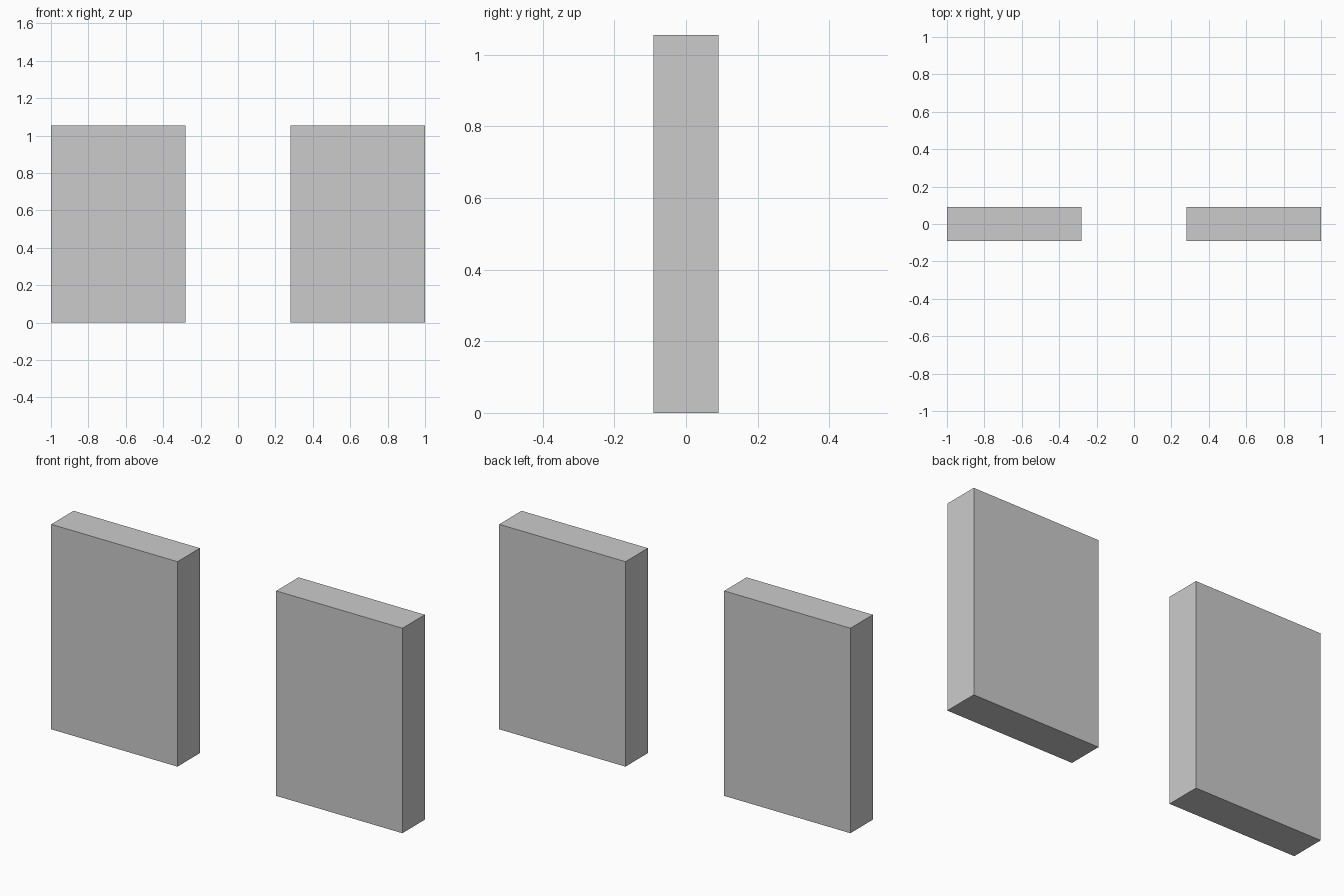
import bpy

if "Cube" in bpy.data.objects:
    bpy.data.objects.remove(bpy.data.objects["Cube"])

INNER, OUTER = 0.281, 1.0
DEPTH, HEIGHT = 0.182, 1.055


def add_box(name, center, size):
    bpy.ops.mesh.primitive_cube_add(size=1, location=center)
    box = bpy.context.object
    box.name = name
    box.scale = size
    bpy.ops.object.transform_apply(location=False, rotation=False, scale=True)
    return box


# Two matching upright slabs, mirrored about x = 0
for side, name in ((-1, "left_panel"), (1, "right_panel")):
    add_box(name,
            (side * (INNER + OUTER) / 2, 0, HEIGHT / 2),
            (OUTER - INNER, DEPTH, HEIGHT))
